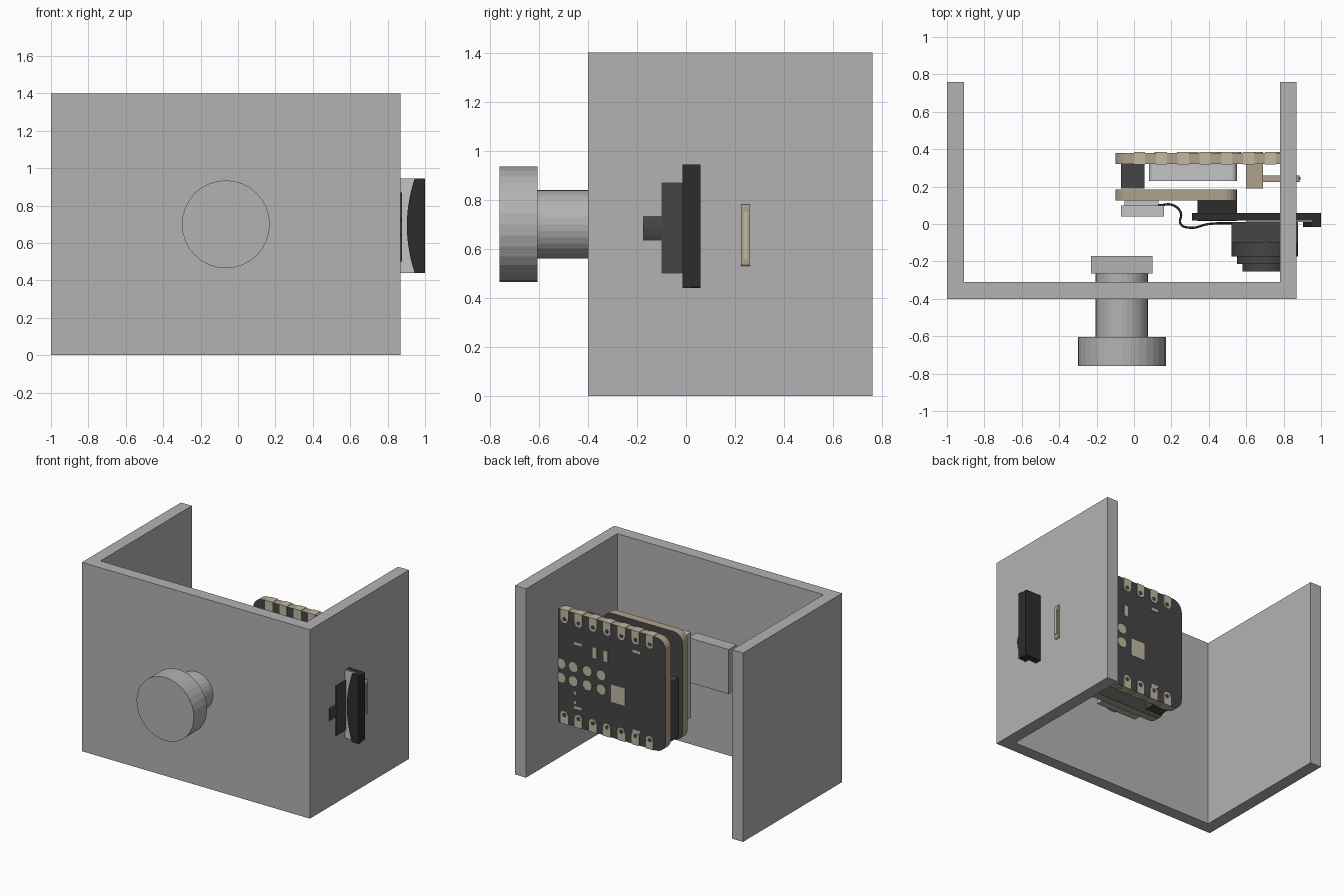
import bpy, bmesh, math
from mathutils import Matrix, Vector

cube = bpy.data.objects.get("Cube")
if cube:
    bpy.data.objects.remove(cube, do_unlink=True)


def material(name, r, g, b):
    m = bpy.data.materials.new(name)
    m.diffuse_color = (r, g, b, 1)
    m.use_nodes = True
    m.node_tree.nodes["Principled BSDF"].inputs["Base Color"].default_value = (r, g, b, 1)
    return m


GREY = material("case grey", .45, .45, .45)
SILVER = material("silver", .55, .55, .55)
TAN = material("board tan", .43, .36, .27)
DARK = material("board dark grey", .06, .06, .06)
BLACK = material("black plastic", .025, .025, .025)
GOLD = material("pale gold pads", .52, .49, .36)


def finish(name, bm, *mats):
    bmesh.ops.recalc_face_normals(bm, faces=bm.faces)
    me = bpy.data.meshes.new(name)
    bm.to_mesh(me)
    bm.free()
    for m in mats:
        me.materials.append(m)
    ob = bpy.data.objects.new(name, me)
    bpy.context.collection.objects.link(ob)
    return ob


def box(name, mat, xs, ys, zs):
    bm = bmesh.new()
    bmesh.ops.create_cube(bm, size=1)
    for v in bm.verts:
        for i, (a, b) in enumerate((xs, ys, zs)):
            v.co[i] = (a + b) / 2 + v.co[i] * (b - a)
    return finish(name, bm, mat)


def extrude_y(name, mats, outline, ys):
    """Extrude an x-z outline along y; a second material goes on the flat faces."""
    bm = bmesh.new()
    face = bm.faces.new([bm.verts.new((x, ys[0], z)) for x, z in outline])
    new = bmesh.ops.extrude_face_region(bm, geom=[face])["geom"]
    bmesh.ops.translate(bm, vec=(0, ys[1] - ys[0], 0),
                        verts=[g for g in new if isinstance(g, bmesh.types.BMVert)])
    bm.normal_update()
    for f in bm.faces:
        f.material_index = len(mats) - 1 if abs(f.normal.y) > .9 else 0
    return finish(name, bm, *mats)


def circle(x, z, r, n=32):
    return [(x + r * math.cos(math.tau * i / n), z + r * math.sin(math.tau * i / n))
            for i in range(n)]


def rounded(xs, zs, r, n=6):
    pts = []
    corners = ((xs[1] - r, zs[1] - r), (xs[0] + r, zs[1] - r),
               (xs[0] + r, zs[0] + r), (xs[1] - r, zs[0] + r))
    for q, (cx, cz) in enumerate(corners):
        for i in range(n + 1):
            a = math.pi / 2 * (q + i / n)
            pts.append((cx + r * math.cos(a), cz + r * math.sin(a)))
    return pts


# Case: three walls, open at the back, top and bottom
bm = bmesh.new()
plan = [(-1, .76), (-1, -.4), (.87, -.4), (.87, .76),
        (.78, .76), (.78, -.31), (-.91, -.31), (-.91, .76)]
base = bm.faces.new([bm.verts.new((x, y, 0)) for x, y in plan])
top = bmesh.ops.extrude_face_region(bm, geom=[base])["geom"]
bmesh.ops.translate(bm, vec=(0, 0, 1.4), verts=[g for g in top if isinstance(g, bmesh.types.BMVert)])
finish("case", bm, GREY)

# Front knob, shaft and inner mounting block
extrude_y("knob", [GREY], circle(-.065, .7, .235), (-.76, -.605))
extrude_y("knob_shaft", [GREY], circle(-.065, .7, .14), (-.605, -.26))
box("knob_block", GREY, (-.23, .10), (-.265, -.17), (.535, .865))

# Main circuit board
Y = .38
extrude_y("main_board", [TAN, DARK], rounded((-.1, .86), (.27, 1.11), .08), (.32, Y))

# Edge pads with holes, wrapped over the top and bottom edges
for i in range(7):
    x = .03 + .1167 * i
    for edge, s in ((1.11, -1), (.27, 1)):
        zc = edge + s * .065
        arc = [(x + .03 * math.cos(a), zc + s * .03 * math.sin(a))
               for a in (math.pi * k / 8 for k in range(9))]
        pad = [(x + .03, edge)] + arc + [(x - .03, edge)]
        extrude_y("edge_pad", [GOLD], pad, (.317, Y + .004))
        extrude_y("pad_hole", [DARK], circle(x, zc, .015, 12), (Y, Y + .006))
        box("pad_notch", GOLD, (x - .03, x + .03), (.317, Y + .004),
            sorted((edge, edge - s * .003)))

# Test points and contacts on the back of the main board
for x in (.426, .54, .655, .755):
    for z in (.605, .71):
        extrude_y("test_point", [GOLD], circle(x, z, .036, 20), (Y, Y + .004))
box("thermal_pad", GOLD, (.23, .345), (Y, Y + .004), (.535, .665))
for x in (.39, .48):
    box("battery_pad", GOLD, (x - .016, x + .016), (Y, Y + .004), (.82, .9))
for x, z in ((.62, .89), (.14, .96), (.62, .415), (.14, .37)):
    box("slot_mark", GOLD, (x - .03, x + .03), (Y, Y + .004), (z - .01, z + .01))
for z in (.45, .52):
    extrude_y("small_point", [GOLD], circle(.64, z, .012, 10), (Y, Y + .004))

# Parts on the front of the main board
extrude_y("shield_can", [SILVER], rounded((.08, .55), (.42, .96), .03), (.23, .32))
box("pin_header", DARK, (-.07, .055), (.19, .32), (.31, .75))
box("socket_base", TAN, (.6, .69), (.19, .32), (.5, .81))
extrude_y("socket_body", [TAN], rounded((.6, .885), (.53, .78), .01), (.225, .26))
box("socket_slot", GOLD, (.88, .89), (.234, .251), (.56, .75))

# Second circuit board with its sensor box
extrude_y("second_board", [TAN, DARK], rounded((-.1, .55), (.28, 1.08), .07), (.125, .185))
box("sensor_seat", SILVER, (-.05, .13), (.1, .125), (.42, 1.0))
box("sensor_box", SILVER, (-.07, .16), (.04, .1), (.4, 1.03))

# Wheel board, connector and curved tip outside the case
extrude_y("wheel_board", [BLACK], rounded((.31, 1.0), (.44, .945), .012), (.02, .06))
box("board_connector", BLACK, (.34, .55), (.015, .125), (.5, .88))
box("light_plate", SILVER, (.6, .95), (.012, .02), (.44, .945))
curve = [(.945 - .042 * (1 - t * t), .6925 + .2525 * t) for t in (k / 10 - 1 for k in range(21))]
extrude_y("curved_tip", [BLACK], [(1.0, .44)] + curve + [(1.0, .945)], (-.015, .02))

# Stepped round unit in front of the wheel board
box("round_unit_base", DARK, (.52, .876), (-.1, .012), (.5, .87))
for name, r, ys in (("round_unit_body", .178, (-.175, -.1)),
                    ("round_unit_step", .15, (-.215, -.175)),
                    ("round_unit_cap", .12, (-.255, -.215))):
    extrude_y(name, [DARK], circle(.7, .685, r), ys)

# Loose wire from the sensor to the wheel board
cu = bpy.data.curves.new("wire", "CURVE")
cu.dimensions = "3D"
cu.bevel_depth = .006
cu.bevel_resolution = 2
path = [(.13, .1), (.21, .1), (.25, .06), (.25, 0), (.3, -.02), (.4, 0), (.54, .005)]
sp = cu.splines.new("BEZIER")
sp.bezier_points.add(len(path) - 1)
for p, (x, y) in zip(sp.bezier_points, path):
    p.co = (x, y, .7)
    p.handle_left_type = p.handle_right_type = "AUTO"
cu.materials.append(BLACK)
bpy.context.collection.objects.link(bpy.data.objects.new("wire", cu))
